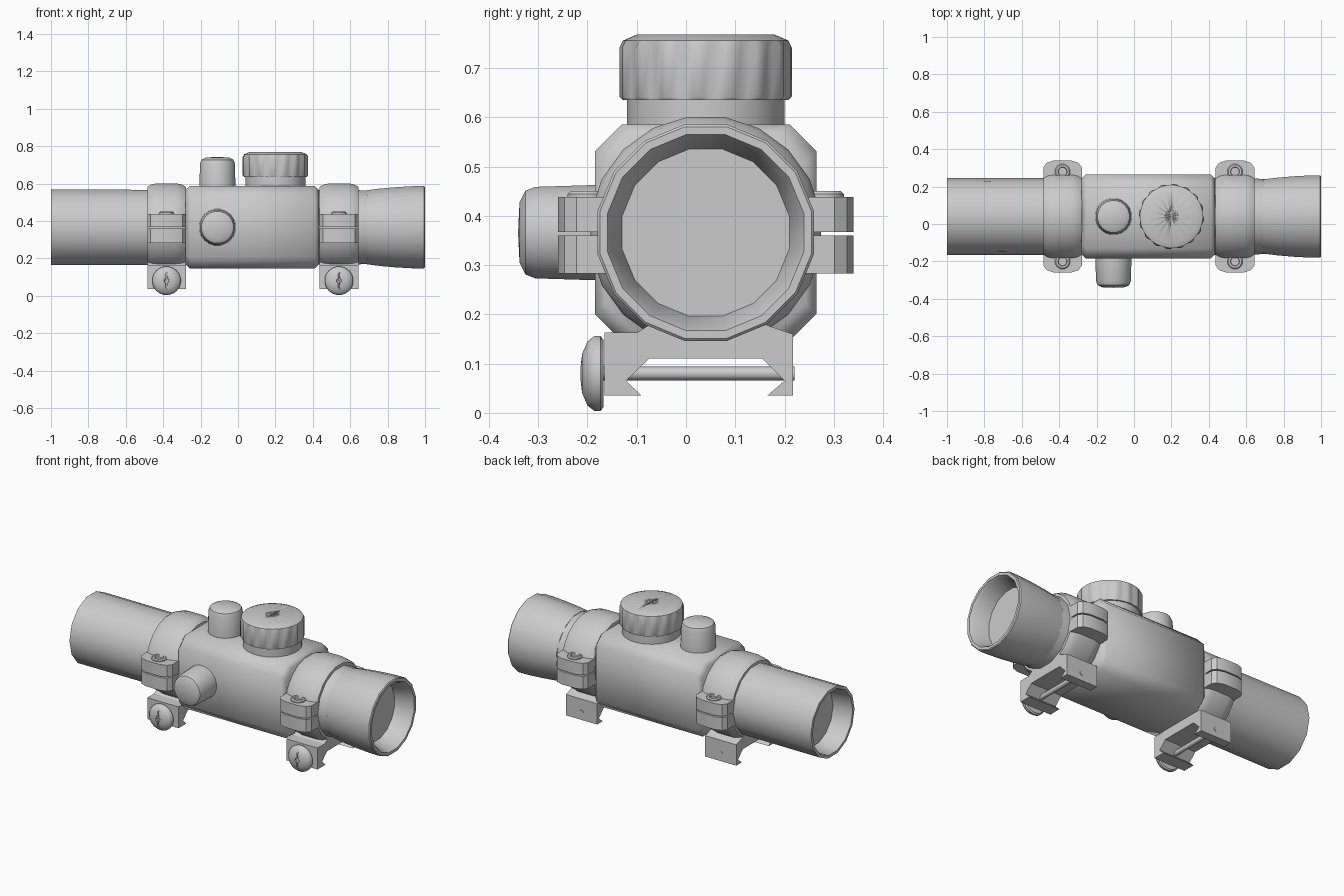
import bpy, bmesh, math
from mathutils import Matrix, Vector

if "Cube" in bpy.data.objects:
    bpy.data.objects.remove(bpy.data.objects["Cube"])

CY, CZ = 0.04, 0.366      # optical axis
ROT = {'x': Matrix.Rotation(math.pi / 2, 4, 'Y'),
       'y': Matrix.Rotation(math.pi / 2, 4, 'X'),   # local +z points to -y
       'z': Matrix.Identity(4)}


def finish(bm, name, angle=40):
    bmesh.ops.remove_doubles(bm, verts=bm.verts, dist=1e-5)
    bmesh.ops.recalc_face_normals(bm, faces=bm.faces)
    me = bpy.data.meshes.new(name)
    bm.to_mesh(me)
    bm.free()
    ob = bpy.data.objects.new(name, me)
    bpy.context.collection.objects.link(ob)
    bpy.ops.object.select_all(action='DESELECT')
    ob.select_set(True)
    bpy.context.view_layer.objects.active = ob
    bpy.ops.object.shade_smooth_by_angle(angle=math.radians(angle))
    return ob


def skin(rings, closed=False, caps=False):
    """Bridge successive vertex rings with quads."""
    bm = bmesh.new()
    vs = [[bm.verts.new(p) for p in r] for r in rings]
    n = len(vs[0])
    pairs = list(zip(vs, vs[1:])) + ([(vs[-1], vs[0])] if closed else [])
    for a, b in pairs:
        for i in range(n):
            j = (i + 1) % n
            bm.faces.new((a[i], a[j], b[j], b[i]))
    if caps:
        bm.faces.new(vs[0])
        bm.faces.new(vs[-1])
    return bm


def lathe(name, prof, loc, axis, n=16, closed=False, fins=None, angle=40):
    """Revolve (radius, height) points; fins = indices of rings with ridges."""
    rings = []
    for k, (r, h) in enumerate(prof):
        ring = []
        for i in range(n):
            a = 2 * math.pi * (i + 0.5) / n
            q = r - (0.008 if fins and k in fins and i % 4 < 2 else 0)
            ring.append(Vector((q * math.cos(a), q * math.sin(a), h)))
        rings.append([ROT[axis] @ p + Vector(loc) for p in ring])
    return finish(skin(rings, closed), name, angle)


def prism(name, pts, lo, hi, axis, angle=30):
    """Extrude a 2D outline along x (pts = y,z) or z (pts = x,y)."""
    put = (lambda p, h: (h, p[0], p[1])) if axis == 'x' else (lambda p, h: (p[0], p[1], h))
    return finish(skin([[put(p, lo) for p in pts], [put(p, hi) for p in pts]], caps=True), name, angle)


def cut_slot(ob, name, loc, size):
    bm = bmesh.new()
    bmesh.ops.create_cube(bm, size=1, matrix=Matrix.Translation(loc) @ Matrix.Diagonal((*size, 1)))
    c = finish(bm, name)
    c.hide_render = True
    c.hide_viewport = True
    m = ob.modifiers.new('slot', 'BOOLEAN')
    m.operation = 'DIFFERENCE'
    m.object = c


# Main tube, open at the left end with a recessed lens
lathe('main_tube', [(0, -0.88), (0.175, -0.88), (0.185, -0.99), (0.19, -1.0), (0.207, -1.0),
                    (0.205, -0.3), (0.205, 0.62), (0.2, 0.7), (0, 0.7)], (0, CY, CZ), 'x', 14)
# Flared bell at the right end with a recessed lens
lathe('front_bell', [(0, 0.69), (0.202, 0.69), (0.211, 0.76), (0.219, 0.85), (0.224, 0.94), (0.224, 0.995),
                     (0.219, 1.0), (0.203, 1.0), (0.192, 0.98), (0.173, 0.89), (0, 0.89)],
      (0, CY, CZ), 'x', 16)

# Chamfered central housing
def octagon(x, inset):
    y, z, c = 0.225 - inset, 0.22 - inset, 0.055
    q = [(y, z - c), (y - c, z), (-y + c, z), (-y, z - c), (-y, -z + c), (-y + c, -z), (y - c, -z), (y, -z + c)]
    return [(x, CY + a, CZ + b) for a, b in q]

finish(skin([octagon(-0.28, 0.022), octagon(-0.258, 0), octagon(0.41, 0), octagon(0.432, 0.022)],
            caps=True), 'housing', 50)

# Large ridged turret with a slotted cap
lathe('turret_neck', [(0, 0.56), (0.161, 0.56), (0.161, 0.64), (0, 0.64)], (0.2, CY, 0), 'z', 24)
cap = lathe('turret_cap', [(0, 0.635), (0.168, 0.635), (0.175, 0.642), (0.175, 0.742), (0.168, 0.756),
                           (0.14, 0.768), (0, 0.768)], (0.2, CY, 0), 'z', 64, fins=(2, 3))
cut_slot(cap, 'turret_slot_cutter', (0.2, CY + 0.005, 0.768), (0.008, 0.09, 0.016))

# Two small adjustment turrets, one on top and one on the front
small = [(0, 0), (0.098, 0), (0.094, 0.125), (0.086, 0.145), (0.062, 0.157), (0, 0.16)]
lathe('top_turret', small, (-0.11, CY, 0.582), 'z', 20)
lathe('side_turret', small, (-0.11, -0.181, CZ), 'y', 20)

# Mounting rings with split ears, screws, rail clamp and thumb knob
for tag, mx in (('rear', -0.382), ('front', 0.54)):
    lathe(tag + '_mount_ring', [(0.195, -0.103), (0.218, -0.103), (0.231, -0.08), (0.237, -0.05),
                                (0.237, 0.05), (0.231, 0.08), (0.218, 0.103), (0.195, 0.103)],
          (mx, CY, CZ + 0.001), 'x', 20, closed=True)
    for side, sn in ((-1, 'near'), (1, 'far')):
        # ears above and below the split
        ear = [(mx + x, CY + side * y) for x, y in
               ((-0.103, 0.17), (0.103, 0.17), (0.103, 0.262), (0.085, 0.287), (0.045, 0.3),
                (-0.045, 0.3), (-0.085, 0.287), (-0.103, 0.262))]
        prism(f'{tag}_{sn}_upper_ear', ear, 0.367, 0.438, 'z')
        prism(f'{tag}_{sn}_lower_ear', ear, 0.283, 0.36, 'z')
        # screw with a hexagonal socket
        lathe(f'{tag}_{sn}_screw', [(0, 0.43), (0.042, 0.43), (0.042, 0.444), (0.036, 0.45), (0.025, 0.45),
                                    (0.022, 0.434), (0, 0.434)], (mx, CY + side * 0.24, 0), 'z', 12)
    # dovetail rail clamp
    prism(tag + '_rail_clamp', [(-0.165, 0.163), (-0.165, 0.035), (-0.09, 0.035), (-0.122, 0.065), (-0.075, 0.11),
                                (0.155, 0.11), (0.2, 0.065), (0.165, 0.035), (0.217, 0.035), (0.217, 0.16),
                                (0.17, 0.176), (0.12, 0.2), (-0.04, 0.2), (-0.1, 0.163)],
          mx - 0.103, mx + 0.103, 'x')
    # cross bolt and knob
    lathe(tag + '_cross_bolt', [(0, -0.22), (0.014, -0.22), (0.014, 0.19), (0, 0.19)], (mx, 0, 0.08), 'y', 10)
    knob = lathe(tag + '_clamp_knob', [(0, 0.168), (0.07, 0.168), (0.077, 0.174), (0.077, 0.186), (0.066, 0.2),
                                       (0.04, 0.211), (0.014, 0.214), (0.012, 0.206), (0, 0.206)],
                 (mx, 0, 0.08), 'y', 20)
    cut_slot(knob, tag + '_knob_slot_cutter', (mx, -0.213, 0.08), (0.008, 0.016, 0.09))
